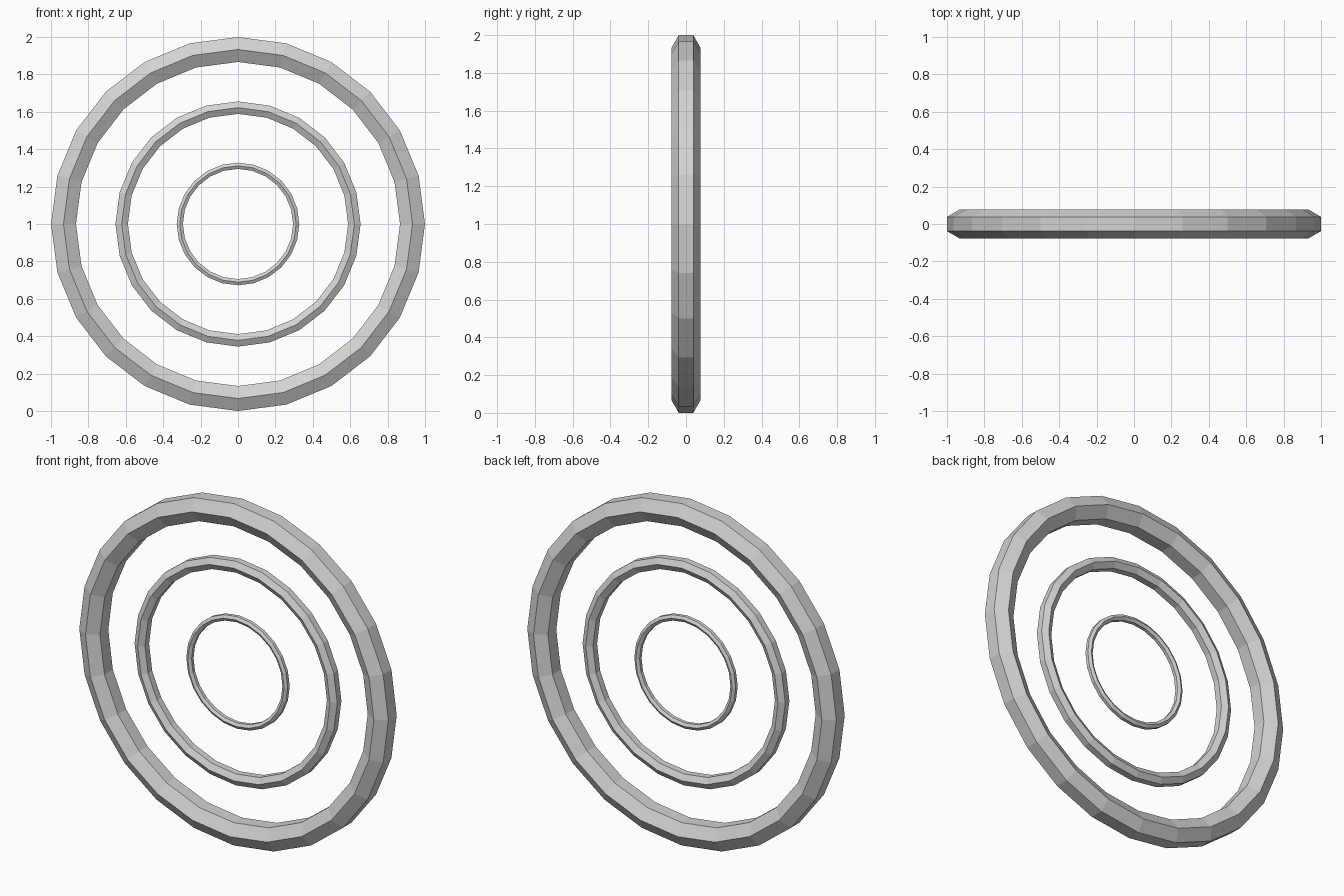
import bpy
import bmesh
from math import cos, sin, pi
from mathutils import Vector

cube = bpy.data.objects.get("Cube")
if cube:
    bpy.data.objects.remove(cube, do_unlink=True)

SEGMENTS = 24   # steps around each ring
SIDES = 6       # hexagonal tube section
MAJOR = 0.933
MINOR = 0.077

grey = bpy.data.materials.new("light_grey")
grey.use_nodes = True
colour = (0.65, 0.65, 0.65, 1)
grey.diffuse_color = colour
grey.node_tree.nodes["Principled BSDF"].inputs["Base Color"].default_value = colour


def ring(name, major, minor):
    """Flat-shaded upright ring with a hexagonal tube, points facing front and back."""
    bm = bmesh.new()
    loops = []
    for i in range(SEGMENTS):
        a = 2 * pi * i / SEGMENTS
        outward = Vector((cos(a), 0, sin(a)))
        loop = []
        for j in range(SIDES):
            b = 2 * pi * j / SIDES + pi / 2
            point = outward * (major + minor * cos(b))
            loop.append(bm.verts.new((point.x, minor * sin(b), point.z + 1)))
        loops.append(loop)
    for i in range(SEGMENTS):
        here, after = loops[i], loops[(i + 1) % SEGMENTS]
        for j in range(SIDES):
            k = (j + 1) % SIDES
            bm.faces.new((here[j], here[k], after[k], after[j]))
    bmesh.ops.recalc_face_normals(bm, faces=bm.faces)
    mesh = bpy.data.meshes.new(name)
    bm.to_mesh(mesh)
    bm.free()
    mesh.materials.append(grey)
    obj = bpy.data.objects.new(name, mesh)
    bpy.context.collection.objects.link(obj)


# Three concentric rings, each thinner towards the centre
ring("outer_ring", MAJOR, MINOR)
ring("middle_ring", MAJOR * 2 / 3, MINOR / 2)
ring("inner_ring", MAJOR / 3, MINOR / 4)
